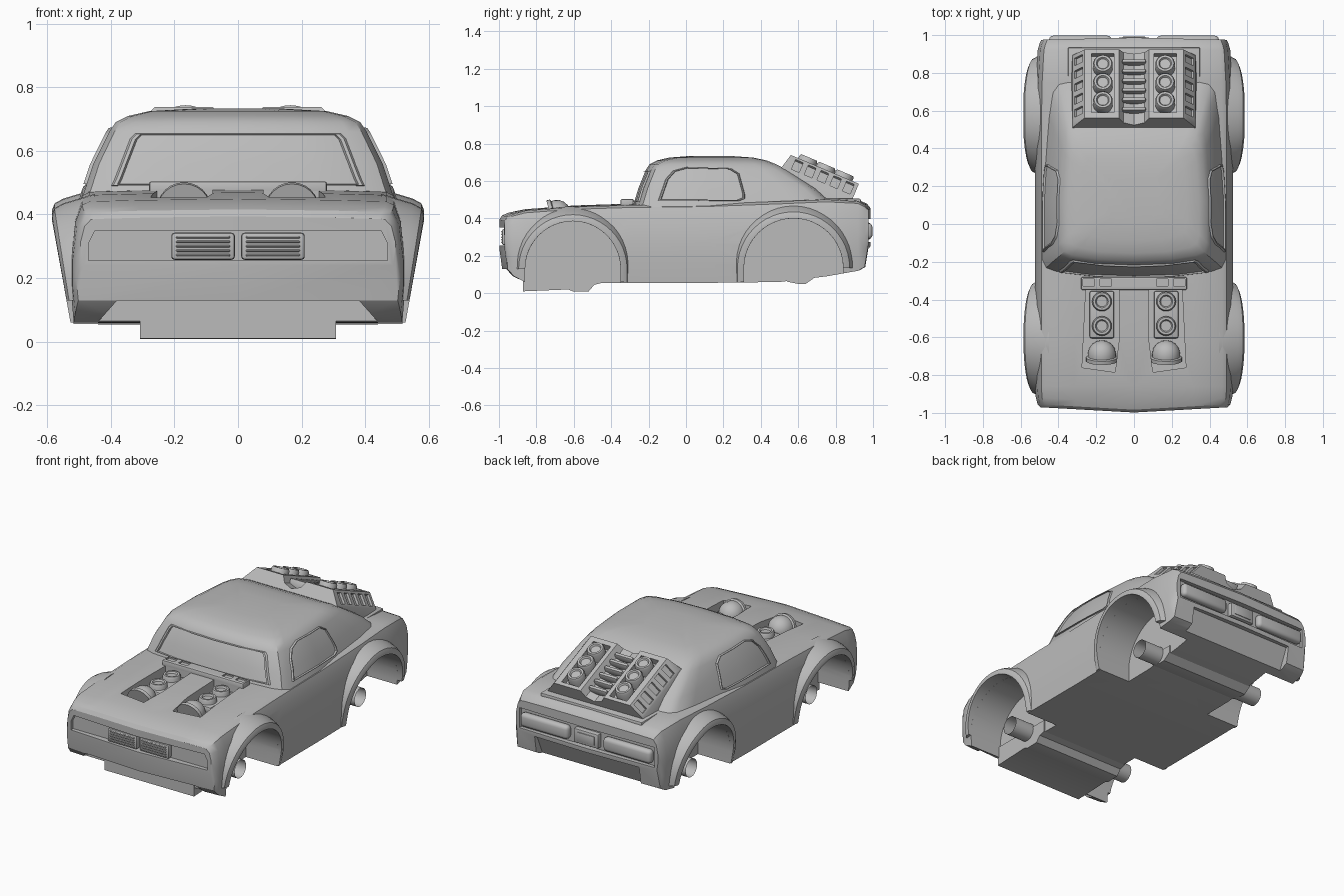
import bpy, bmesh
from math import pi, sin, cos, radians
from mathutils import Matrix, Vector
from mathutils.bvhtree import BVHTree

if "Cube" in bpy.data.objects:
    bpy.data.objects.remove(bpy.data.objects["Cube"])

GREY = (0.5, 0.5, 0.5, 1)
mat = bpy.data.materials.new("plain_grey")
mat.use_nodes = True
mat.diffuse_color = GREY
mat.node_tree.nodes["Principled BSDF"].inputs["Base Color"].default_value = GREY
parts = []


def finish(name, bm, M=None):
    if M:
        bm.transform(M)
    bmesh.ops.recalc_face_normals(bm, faces=bm.faces)
    me = bpy.data.meshes.new(name)
    bm.to_mesh(me)
    bm.free()
    me.materials.append(mat)
    ob = bpy.data.objects.new(name, me)
    bpy.context.collection.objects.link(ob)
    parts.append(ob)
    return ob


def loft(name, loops, caps="whole", M=None):
    """Skin closed loops; caps are whole, split down the middle, or None."""
    bm = bmesh.new()
    rows = [[bm.verts.new(p) for p in loop] for loop in loops]
    n = len(rows[0])
    for a, b in zip(rows, rows[1:]):
        for i in range(n):
            j = (i + 1) % n
            bm.faces.new((a[i], a[j], b[j], b[i]))
    for row in (rows[0], rows[-1]):
        if caps == "split":
            bm.faces.new(row[:n // 2 + 1])
            bm.faces.new(row[n // 2:] + row[:1])
        elif caps:
            bm.faces.new(row)
    return finish(name, bm, M)


def both(half):
    """Complete a half outline that starts and ends on the centre line."""
    return half + [(-x, y, z) for x, y, z in half[-2:0:-1]]


def box(name, c, s, bevel=0, M=None, seg=2):
    bm = bmesh.new()
    bmesh.ops.create_cube(bm, size=1)
    bm.transform(Matrix.Translation(c) @ Matrix.Diagonal((*s, 1)))
    if bevel:
        bmesh.ops.bevel(bm, geom=bm.edges[:], offset=bevel, segments=seg,
                        affect='EDGES', profile=0.5)
    return finish(name, bm, M)


def across(name, profile, w):
    """Extrude a side profile of (y, z) points from -w to w."""
    return loft(name, [[(x, y, z) for y, z in profile] for x in (-w, w)])


def turned(name, profile, M, n=24):
    """Revolve (radius, height) points around local z."""
    loops = [[(r * cos(2 * pi * i / n), r * sin(2 * pi * i / n), h)
              for i in range(n)] for r, h in profile]
    return loft(name, loops, "whole", M)


def cut(target, cutters):
    for c in cutters:
        mod = target.modifiers.new("cut", 'BOOLEAN')
        mod.object, mod.solver = c, 'EXACT'
    dg = bpy.context.evaluated_depsgraph_get()
    me = bpy.data.meshes.new_from_object(target.evaluated_get(dg))
    target.modifiers.clear()
    target.data = me
    for c in cutters:
        parts.remove(c)
        bpy.data.objects.remove(c)


# body shell: y, half width, top, bottom
STATIONS = [(-.97, .495, .39, .24), (-.955, .51, .412, .13), (-.92, .52, .427, .09),
            (-.86, .525, .445, .06), (-.6, .525, .465, .055), (-.3, .525, .475, .055),
            (.1, .525, .48, .055), (.5, .525, .495, .06), (.75, .52, .505, .09),
            (.92, .51, .495, .12), (.955, .5, .475, .14), (.975, .49, .45, .26)]
loops = []
for y, w, t, b in STATIONS:
    h = t - b
    prof = [(0, t + .004), (.6, t), (.89, t - .004), (.935, t - .04 * h), (.975, t - .18 * h),
            (1, b + .5 * h), (1, b + .25 * h), (.985, b), (0, b)]
    bow = -.028 if y < -.9 else (.012 if y > .94 else 0)
    loops.append(both([(k * w, y + bow * (1 - k * w / .5), z) for k, z in prof]))
body = loft("body_shell", loops, "split")

ARCHES = [("front", -.605, .13, .255, .06, .21), ("rear", .575, .135, .265, .22, .06)]
cutters = []
for _, cy, cz, r, _, _ in ARCHES:
    for s in (1, -1):
        arc = [(cy + r, -.1)] + [(cy + r * cos(pi * i / 20), cz + r * sin(pi * i / 20))
                                 for i in range(21)] + [(cy - r, -.1)]
        cutters.append(loft("well_cutter", [[(s * x, y, z) for y, z in arc] for x in (.3, .7)]))
# hood pockets, grille recess, valance opening, tail recess and rear bumper gap
POCKET = [(.08, -.35), (.255, -.35), (.275, -.76), (.1, -.785), (.08, -.62)]
for s in (1, -1):
    cutters.append(loft("pocket_cutter", [[(s * x, y, z) for x, y in POCKET] for z in (.405, .6)]))
GRILLE = [(-.47, .255), (.47, .255), (.47, .31), (.45, .35), (-.45, .35), (-.47, .31)]
VALANCE = [(-.46, .04), (.46, .04), (.38, .13), (-.38, .13)]
for outline, back in ((GRILLE, -.95), (VALANCE, -.87)):
    cutters.append(loft("nose_cutter", [[(x, y, z) for x, z in outline] for y in (-1.1, back)]))
cutters.append(box("tail_cutter", (0, 1.04, .335), (.93, .17, .125)))
cutters.append(across("bumper_cutter", [(1.1, .245), (.955, .245), (.87, .05), (1.1, .05)], .36))
cut(body, cutters)

# flared wheel arches
for tag, cy, cz, r, low_back, low_front in ARCHES:
    path = [(0, low_back)] + [(pi * i / 24, cz) for i in range(25)] + [(pi, low_front)]
    path = path[1:] if low_back > cz else path
    path = path[:-1] if low_front > cz else path
    for s in (1, -1):
        loops = []
        for t, base in path:
            f = .527 + .058 * max(0, min(1, (base + r * sin(t) - .06) / .32))
            sec = [(.08, .45), (.05, f - .035), (.035, f - .008), (.015, f), (0, f), (0, .44)]
            loops.append([(s * x, cy + (r + d) * cos(t), base + (r + d) * sin(t)) for d, x in sec])
        loft(tag + "_fender_flare", loops)

# cabin: z, front y, rear y, front half width, rear half width
LAYERS = [(.46, -.255, .8, .488, .44), (.56, -.225, .69, .455, .41), (.66, -.185, .54, .405, .37),
          (.69, -.165, .48, .385, .35), (.71, -.125, .43, .345, .32),
          (.725, -.06, .36, .28, .26), (.733, .04, .25, .14, .14)]
loops = []
for z, f, b, wf, wr in LAYERS:
    loops.append(both([(0, f - .03, z), (.5 * wf, f - .022, z), (.85 * wf, f, z),
                       (.96 * wf, f + .02, z), (wf, f + .07, z), (wf, .12, z),
                       (.6 * wr + .4 * wf, .7 * b + .03, z), (wr, b - .06, z),
                       (.93 * wr, b - .015, z), (.8 * wr, b, z), (0, b, z)]))
cabin = loft("cabin", loops, "split")
bm = bmesh.new()
bm.from_mesh(cabin.data)
tree = BVHTree.FromBMesh(bm)
bm.free()


def rim(name, outline, place, direction):
    """Raised window frame laid on the cabin surface."""
    pts = [Vector(p) for p in outline]
    mid = sum(pts, Vector((0, 0))) / len(pts)
    fine = [p.lerp(q, i / 4) for p, q in zip(pts, pts[1:] + pts[:1]) for i in range(4)]
    d = Vector(direction)
    loops = []
    for k, off in ((1, -.002), (.98, .01), (.95, .01), (.93, -.002)):
        row = []
        for p in fine:
            hit = tree.ray_cast(place(*(mid + (p - mid) * k)), d)[0]
            row.append(hit - d * off)
        loops.append(row)
    loft(name, loops, None)


SHIELD = [(-.4, .49), (-.39, .51), (-.34, .64), (-.325, .655),
          (.325, .655), (.34, .64), (.39, .51), (.4, .49)]
rim("windshield_frame", SHIELD, lambda x, z: Vector((x, -2, z)), (0, 1, 0))
SIDE = [(-.15, .495), (-.11, .61), (-.07, .655), (0, .674), (.24, .668), (.285, .64),
        (.315, .53), (.315, .505), (.285, .493)]
for s in (1, -1):
    rim("side_window_frame", SIDE, lambda y, z: Vector((2 * s, y, z)), (-s, 0, 0))

# cowl bar with vents
cowl = box("cowl_bar", (0, -.315, .48), (.56, .07, .048), .008)
cut(cowl, [box("vent_cutter", (x, -.31, .51), (.06, .038, .03)) for x in (-.24, -.15, .15, .24)])

# hood intakes
STACK = [(.052, -.06), (.052, 0), (.046, .012), (.034, .012), (.028, .002)]
DOME = [(.084, 0), (.084, .02), (.074, .025)] + \
       [(.074 * cos(a), .04 + .07 * sin(a)) for a in (0, .4, .8, 1.15, 1.45)]
for s in (1, -1):
    for y in (-.41, -.54):
        turned("hood_intake", STACK, Matrix.Translation((s * .17, y, .458)))
    box("intake_rail", (s * .17, -.48, .42), (.13, .25, .04), .01)
    turned("hood_dome", DOME, Matrix.Translation((s * .17, -.725, .415))
           @ Matrix.Rotation(radians(-75), 4, 'X'))

# rear engine cover, built flat then tilted to the rear slope
T = Matrix.Translation((0, .57, .735)) @ Matrix.Rotation(radians(-23), 4, 'X')
SECTION = [(0, -.06), (.055, -.04), (.08, 0), (.262, 0), (.325, -.08), (.335, -.17), (0, -.17)]
cover = loft("engine_cover", [both([(x, u + lean * v, v) for x, v in SECTION])
                              for u, lean in ((-.01, .25), (.385, 0))], "split", T)
cutters = []
for s in (1, -1):
    cutters.append(box("trough_cutter", (s * .165, .192, 0), (.12, .34, .08), M=T))
    for i in range(5):
        side = T @ Matrix.Translation((s * .294, .045 + .074 * i, -.04)) @ \
            Matrix.Rotation(s * radians(52), 4, 'Y')
        cutters.append(box("slot_cutter", (0, 0, 0), (.072, .044, .03), M=side))
cut(cover, cutters)
for s in (1, -1):
    for u in (.085, .19, .295):
        turned("engine_stack", STACK, T @ Matrix.Translation((s * .165, u, .014)))
for i in range(6):
    box("center_rib", (0, .05 + .055 * i, -.035), (.125, .022, .05), .009, T)
box("engine_bay_rim", (0, .72, .488), (.7, .43, .035), .008)

# grille pods with louvers
for s in (1, -1):
    box("grille_pod", (s * .11, -.966, .3), (.2, .036, .085), .01)
    for i in range(5):
        box("grille_louver", (s * .11, -.982, .272 + .014 * i), (.17, .012, .008), .003, seg=1)

# tail lamps and center plate
for s in (1, -1):
    box("tail_lamp", (s * .285, .972, .332), (.33, .05, .085), .022, seg=3)
box("tail_center_plate", (0, .968, .332), (.17, .04, .09), .01)
box("tail_center_inset", (0, .987, .332), (.12, .01, .055), .003)

# open hub tubes standing out of the well walls
for y, z in ((-.605, .115), (.575, .11)):
    for s in (1, -1):
        loft("hub_tube", [[(s * x, y + .056 * cos(pi * i / 12), z + .056 * sin(pi * i / 12))
                           for i in range(24)] for x in (.295, .44)], None)

# bulges below the floor at each axle
FRONT = [(-.872, .01), (-.872, .13), (-.45, .13), (-.45, .055), (-.49, .045),
         (-.52, .01), (-.6, .008), (-.63, .02)]
REAR = [(.54, .062), (.6, .05), (.64, .05), (.69, .085), (.69, .13), (.54, .13)]
across("front_under_tray", FRONT, .308)
across("rear_under_tray", REAR, .308)

# smooth the curved parts, keep edges sharp
bpy.ops.object.select_all(action='DESELECT')
for ob in parts:
    ob.select_set(True)
bpy.context.view_layer.objects.active = body
bpy.ops.object.shade_smooth_by_angle(angle=radians(32))
